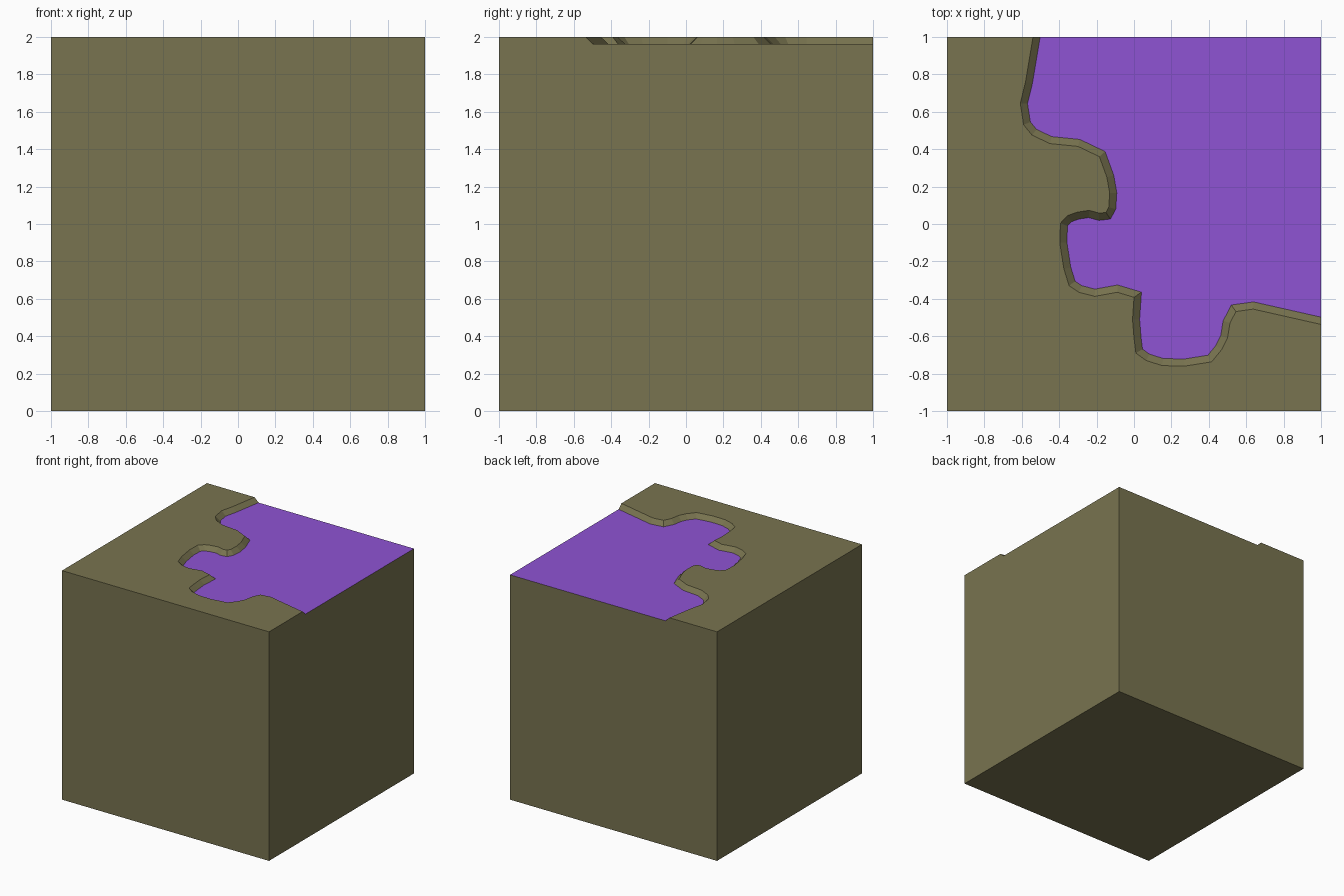
import bpy, bmesh
from mathutils import Vector

if "Cube" in bpy.data.objects:
    bpy.data.objects.remove(bpy.data.objects["Cube"])

DEPTH, SLOPE, TOP = 0.037, 0.038, 2.0


def material(name, rgb):
    m = bpy.data.materials.new(name)
    lin = [c / 12.92 if c <= 0.04045 else ((c + 0.055) / 1.055) ** 2.4 for c in rgb]
    m.diffuse_color = (*lin, 1)
    m.use_nodes = True
    m.node_tree.nodes["Principled BSDF"].inputs["Base Color"].default_value = m.diffuse_color
    return m


# Upper rim of the bank, from the back edge to the right edge
rim = [Vector(p) for p in [
    (-.54, 1), (-.58, .76), (-.608, .645), (-.59, .53), (-.545, .475),
    (-.45, .43), (-.30, .415), (-.185, .36), (-.145, .25), (-.13, .165),
    (-.135, .09), (-.15, .062), (-.185, .058), (-.24, .073), (-.305, .063),
    (-.355, .045), (-.393, .005), (-.397, -.10), (-.375, -.24), (-.347, -.33),
    (-.295, -.365), (-.21, -.387), (-.09, -.365), (0, -.392), (-.008, -.51),
    (0, -.61), (.01, -.69), (.065, -.73), (.15, -.757), (.27, -.76),
    (.415, -.737), (.47, -.67), (.50, -.61), (.513, -.53), (.545, -.468),
    (.637, -.455), (1, -.537)]]


def inset(path, w):
    """Mitred offset to the left; the ends slide along the cube's edges."""
    n = [Vector((-(b - a).y, (b - a).x)).normalized() for a, b in zip(path, path[1:])]
    out = [path[0] + Vector((w / n[0].x, 0))]
    for p, a, b in zip(path[1:], n, n[1:]):
        out.append(p + (a + b) * (w / (1 + a.dot(b))))
    out.append(path[-1] + Vector((0, w / n[-1].y)))
    return out


bm = bmesh.new()
upper = [bm.verts.new((p.x, p.y, TOP)) for p in rim]
lower = [bm.verts.new((p.x, p.y, TOP - DEPTH)) for p in inset(rim, SLOPE)]
corners = [(-1, -1), (1, -1), (1, 1), (-1, 1)]
base = [bm.verts.new((x, y, 0)) for x, y in corners]
fl, fr, br, bl = [bm.verts.new((x, y, TOP - DEPTH if x + y > 1 else TOP))
                  for x, y in corners]

# Raised ground, sunken floor and sloping bank
bm.faces.new(upper + [fr, fl, bl])
floor = bm.faces.new(lower + [br])
floor.material_index = 1
for i in range(len(rim) - 1):
    bm.faces.new((upper[i], lower[i], lower[i + 1], upper[i + 1]))

# Sides and underside
bm.faces.new((base[0], base[1], fr, fl))
bm.faces.new((base[1], base[2], br, lower[-1], upper[-1], fr))
bm.faces.new((base[2], base[3], bl, upper[0], lower[0], br))
bm.faces.new((base[3], base[0], fl, bl))
bm.faces.new(base[::-1])
bmesh.ops.recalc_face_normals(bm, faces=bm.faces)

mesh = bpy.data.meshes.new("ground_block")
bm.to_mesh(mesh)
bm.free()
mesh.materials.append(material("olive earth", (.472, .453, .312)))
mesh.materials.append(material("purple floor", (.56, .325, .83)))
bpy.context.collection.objects.link(bpy.data.objects.new("ground_block", mesh))
